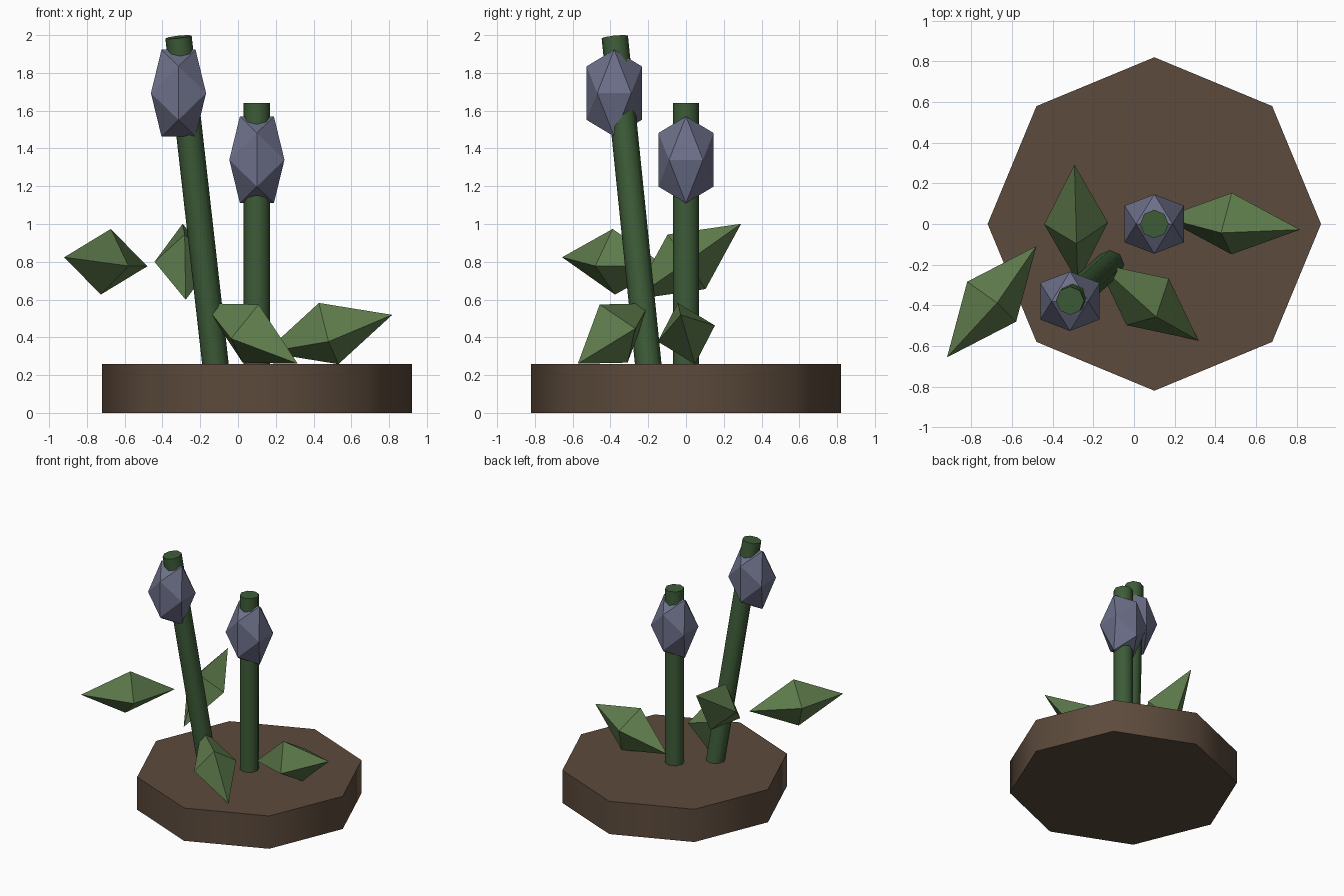
import bpy, bmesh, math
from mathutils import Vector

if "Cube" in bpy.data.objects:
    bpy.data.objects.remove(bpy.data.objects["Cube"])


def material(name, rgb):
    m = bpy.data.materials.new(name)
    m.diffuse_color = (*rgb, 1)
    m.use_nodes = True
    m.node_tree.nodes["Principled BSDF"].inputs["Base Color"].default_value = m.diffuse_color
    return m


SOIL = material("soil_brown", (0.107, 0.069, 0.045))
STEM = material("stem_green", (0.047, 0.107, 0.039))
LEAF = material("leaf_green", (0.11, 0.195, 0.07))
BUD = material("bud_violet", (0.15, 0.16, 0.25))


def cylinder(name, start, end, radius, mat, sides=8):
    a, b = Vector(start), Vector(end)
    axis = b - a
    bpy.ops.mesh.primitive_cylinder_add(vertices=sides, radius=radius, depth=axis.length,
                                        location=(a + b) / 2)
    ob = bpy.context.object
    ob.name = name
    ob.rotation_mode = 'QUATERNION'
    ob.rotation_quaternion = Vector((0, 0, 1)).rotation_difference(axis)
    ob.data.materials.append(mat)
    bpy.ops.object.shade_smooth_by_angle(angle=math.radians(60))
    return ob


def hull(name, points, location, mat):
    bm = bmesh.new()
    for p in points:
        bm.verts.new(p)
    bmesh.ops.convex_hull(bm, input=bm.verts[:])
    bmesh.ops.recalc_face_normals(bm, faces=bm.faces[:])
    me = bpy.data.meshes.new(name)
    bm.to_mesh(me)
    bm.free()
    me.materials.append(mat)
    ob = bpy.data.objects.new(name, me)
    ob.location = location
    bpy.context.collection.objects.link(ob)
    return ob


def bud(name, location):
    # icosahedron from three golden rectangles, stretched upward
    s, l = 0.09, 0.146
    pts = []
    for i in (-1, 1):
        for j in (-1, 1):
            pts += [(i * s, 0, j * l), (0, i * l, j * s), (i * l, j * s, 0)]
    return hull(name, [(x, y, z * 1.575) for x, y, z in pts], location, BUD)


def leaf(name, location, along, across):
    # stretched octahedron pointing along its length direction
    u = Vector(along).normalized()
    w = Vector(across)
    w = (w - u * w.dot(u)).normalized()
    axes = (u * 0.352, w * 0.157, u.cross(w) * 0.176)
    return hull(name, [a * s for a in axes for s in (1, -1)], location, LEAF)


# soil disc
cylinder("soil_base", (0.1, 0, 0), (0.1, 0, 0.26), 0.82, SOIL)

# stems
cylinder("upright_stem", (0.1, 0, 0.2), (0.1, 0, 1.64), 0.07, STEM)
cylinder("leaning_stem", (-0.113, -0.194, 0.2), (-0.315, -0.377, 1.99), 0.07, STEM)

# flower buds
bud("upright_bud", (0.1, 0, 1.34))
bud("leaning_bud", (-0.315, -0.38, 1.693))

# leaves: centre, length direction, width direction
for i, (c, along, across) in enumerate([
    ((0.48, 0.002, 0.42), (0.34, -0.03, 0.10), (0, 0.15, 0.042)),
    ((0.067, -0.383, 0.42), (0.25, -0.19, -0.16), (0.103, 0.111, 0.025)),
    ((-0.285, 0.003, 0.80), (-0.008, 0.287, 0.20), (-0.16, -0.004, 0)),
    ((-0.70, -0.382, 0.80), (-0.22, -0.274, 0.024), (0.12, -0.10, -0.022)),
]):
    leaf(f"leaf_{i + 1}", c, along, across)
